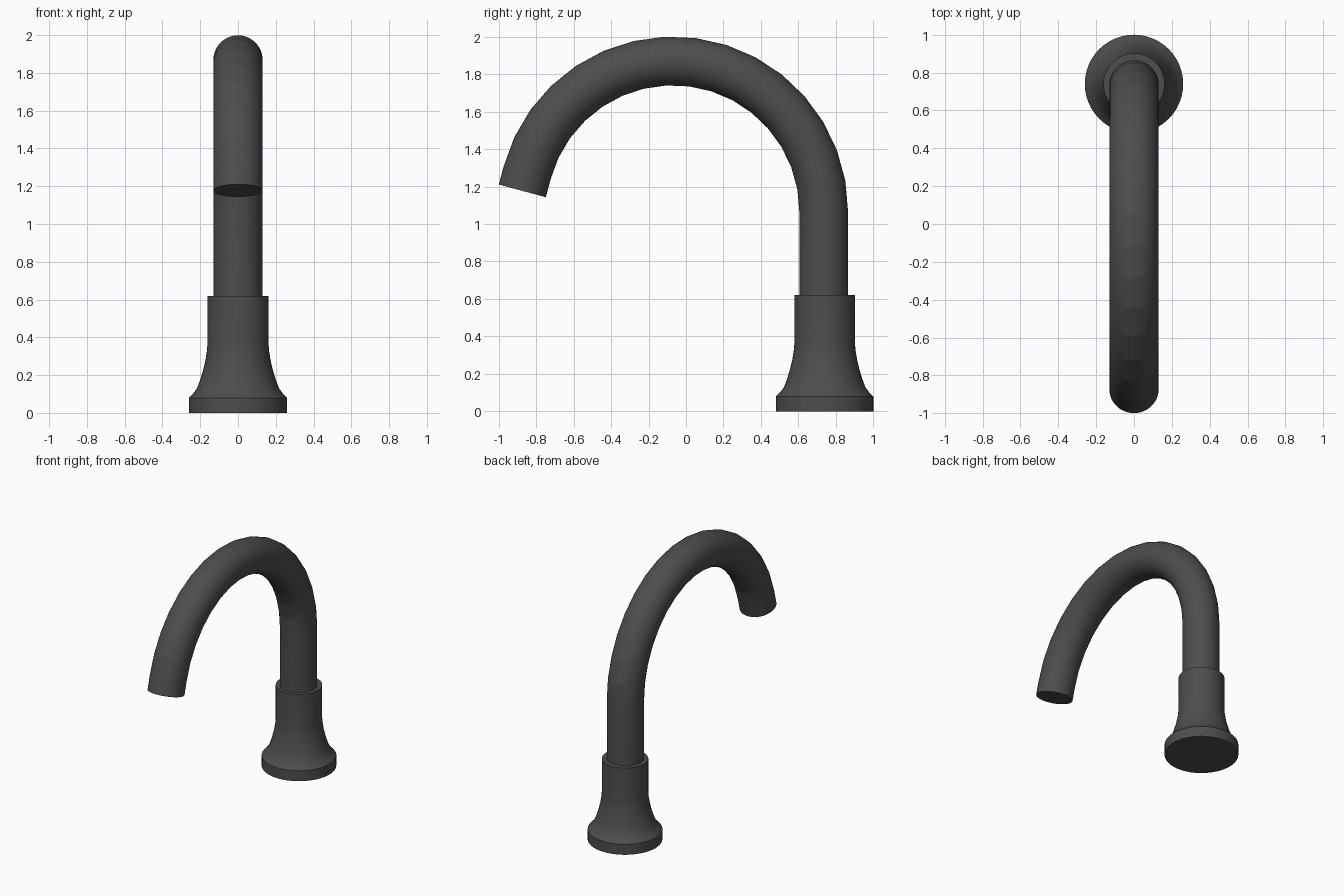
import bpy, bmesh, math
from mathutils import Vector

if "Cube" in bpy.data.objects:
    bpy.data.objects.remove(bpy.data.objects["Cube"])

SIDES = 48
BASE_Y = 0.74
TUBE_R = 0.13

metal = bpy.data.materials.new("dark grey metal")
metal.diffuse_color = (0.075, 0.075, 0.075, 1)
metal.use_nodes = True
metal.node_tree.nodes["Principled BSDF"].inputs["Base Color"].default_value = metal.diffuse_color


def skin_rings(name, rings, angle):
    """Skin a list of rings of points, capping both ends."""
    bm = bmesh.new()
    loops = [[bm.verts.new(p) for p in ring] for ring in rings]
    for a, b in zip(loops, loops[1:]):
        for i in range(SIDES):
            j = (i + 1) % SIDES
            bm.faces.new((a[i], a[j], b[j], b[i]))
    bm.faces.new(loops[0])
    bm.faces.new(loops[-1])
    bmesh.ops.recalc_face_normals(bm, faces=bm.faces)
    mesh = bpy.data.meshes.new(name)
    bm.to_mesh(mesh)
    bm.free()
    mesh.materials.append(metal)
    obj = bpy.data.objects.new(name, mesh)
    bpy.context.collection.objects.link(obj)
    bpy.ops.object.select_all(action='DESELECT')
    obj.select_set(True)
    bpy.context.view_layer.objects.active = obj
    bpy.ops.object.shade_smooth_by_angle(angle=math.radians(angle))


def ring(centre, radius, across):
    """Circle spanned by the x axis and the given direction."""
    pts = []
    for i in range(SIDES):
        t = math.tau * i / SIDES
        pts.append(centre + radius * (math.cos(t) * Vector((1, 0, 0)) + math.sin(t) * across))
    return pts


# Flared base collar
profile = [(0.26, 0), (0.26, 0.08), (0.237, 0.103), (0.217, 0.13), (0.2, 0.175),
           (0.185, 0.225), (0.173, 0.275), (0.165, 0.325), (0.162, 0.36), (0.162, 0.62)]
skin_rings("base_collar",
           [ring(Vector((0, BASE_Y, z)), r, Vector((0, 1, 0))) for r, z in profile], 30)

# Gooseneck spout: straight riser, 165 degree arc, short straight tip
ARC_R, ARC_Y, ARC_Z, STEPS = 0.805, -0.07, 1.065, 16
rings = [ring(Vector((0, ARC_Y + ARC_R, 0.55)), TUBE_R, Vector((0, 1, 0)))]
for k in range(STEPS + 1):
    a = math.radians(165) * k / STEPS
    out = Vector((0, math.cos(a), math.sin(a)))
    centre = Vector((0, ARC_Y, ARC_Z)) + ARC_R * out
    rings.append(ring(centre, TUBE_R, out))
tip = centre + 0.1 * Vector((0, -math.sin(a), math.cos(a)))
rings.append(ring(tip, TUBE_R, out))
skin_rings("spout", rings, 9)
